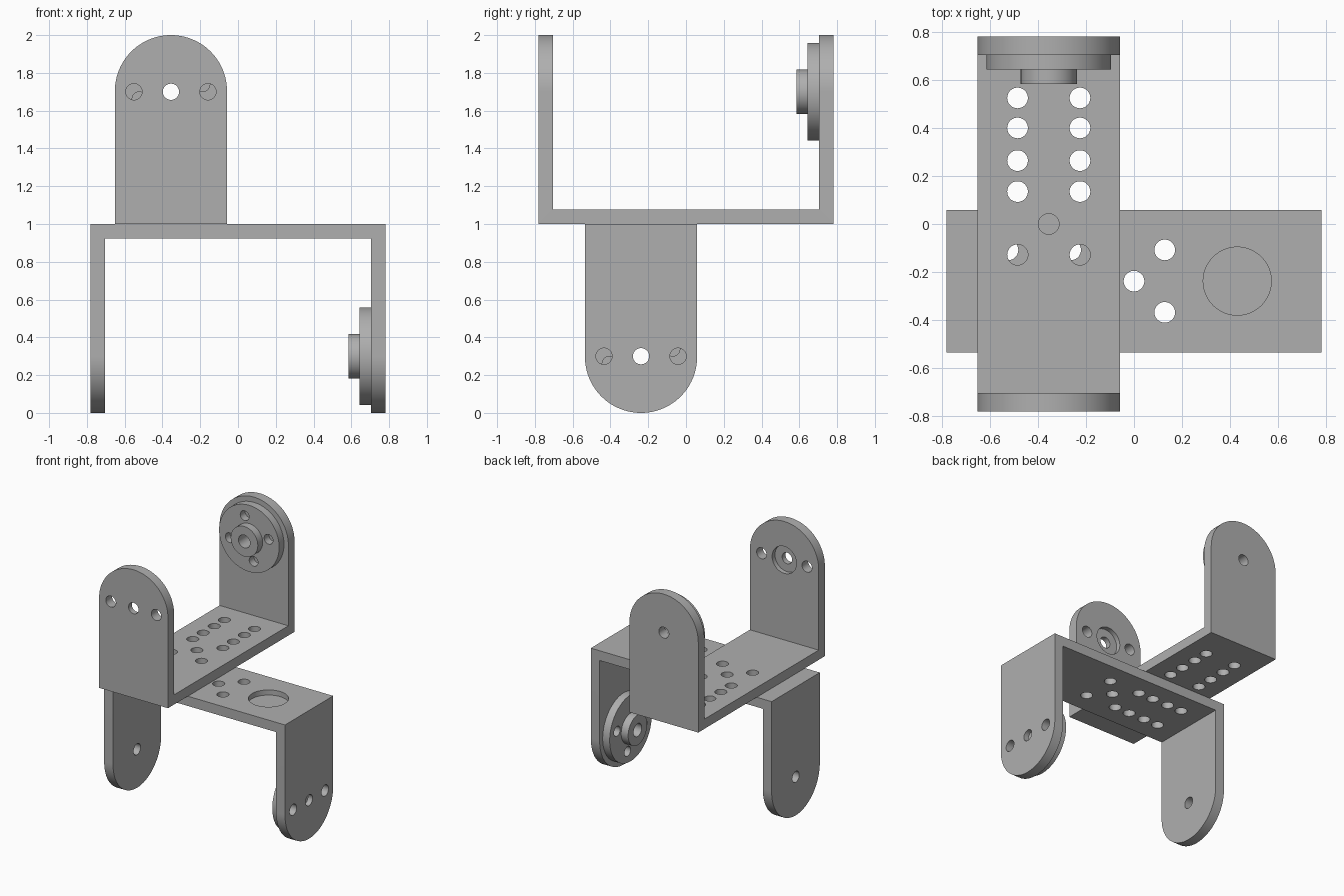
import bpy, bmesh
from math import sin, cos, pi, radians
from mathutils import Matrix, Vector

cube = bpy.data.objects.get("Cube")
if cube:
    bpy.data.objects.remove(cube)

grey = bpy.data.materials.new("metal grey")
grey.use_nodes = True
colour = (0.43, 0.43, 0.43, 1)
grey.diffuse_color = colour
grey.node_tree.nodes["Principled BSDF"].inputs["Base Color"].default_value = colour

HALF, WIDTH, THICK = 0.78, 0.297, 0.076   # half length, half width, sheet thickness
PIVOT = 0.70                              # height of the pivot above the base
HOLE = 0.043
parts = []


def prism(name, points, direction):
    """Extrude a closed outline along a direction."""
    bm = bmesh.new()
    face = bm.faces.new([bm.verts.new(p) for p in points])
    new = bmesh.ops.extrude_face_region(bm, geom=[face])["geom"]
    bmesh.ops.translate(bm, vec=direction, verts=[v for v in new if isinstance(v, bmesh.types.BMVert)])
    bmesh.ops.recalc_face_normals(bm, faces=bm.faces)
    mesh = bpy.data.meshes.new(name)
    bm.to_mesh(mesh)
    bm.free()
    ob = bpy.data.objects.new(name, mesh)
    bpy.context.collection.objects.link(ob)
    mesh.materials.append(grey)
    return ob


def rod(name, radius, start, end, sides=48):
    """Cylinder between two points, along y or z."""
    start, end = Vector(start), Vector(end)
    along = end - start
    up = Vector((0, 1, 0)) if abs(along.z) > abs(along.y) else Vector((0, 0, 1))
    ring = [start + radius * (cos(a) * Vector((1, 0, 0)) + sin(a) * up)
            for a in (2 * pi * i / sides for i in range(sides))]
    return prism(name, ring, along)


def combine(ob, cutter, operation="DIFFERENCE"):
    """Apply a boolean and discard the helper."""
    cutter.hide_render = True
    mod = ob.modifiers.new("cut", "BOOLEAN")
    mod.operation, mod.solver, mod.object = operation, "EXACT", cutter
    bpy.context.view_layer.update()
    mesh = bpy.data.meshes.new_from_object(ob.evaluated_get(bpy.context.evaluated_depsgraph_get()))
    ob.modifiers.clear()
    ob.data = mesh
    bpy.data.objects.remove(cutter)


def bracket(name):
    """U-shaped bracket on z = 0, with its three-hole flange at -y."""
    o, i = HALF, HALF - THICK
    outline = [(-o, 0), (o, 0), (o, 1.2), (i, 1.2), (i, THICK), (-i, THICK), (-i, 1.2), (-o, 1.2)]
    body = prism(name, [(-0.5, y, z) for y, z in outline], Vector((1, 0, 0)))
    # round-topped silhouette of the flanges
    arch = [(-WIDTH, -1, -0.2), (WIDTH, -1, -0.2)]
    arch += [(WIDTH * cos(a), -1, 1 - WIDTH + WIDTH * sin(a)) for a in (pi * k / 48 for k in range(49))]
    combine(body, prism("arch_cutter", arch, Vector((0, 2, 0))), "INTERSECT")
    # flange holes
    for x in (-0.196, 0, 0.196):
        combine(body, rod("hole", HOLE, (x, -1, PIVOT), (x, -0.5, PIVOT)))
    combine(body, rod("hole", HOLE, (0, 0.5, PIVOT), (0, 1, PIVOT)))
    combine(body, rod("counterbore", 0.105, (0, -i - 0.035, PIVOT), (0, -0.5, PIVOT)))
    # base plate hole pattern and the round pocket underneath
    spots = [(x, y) for x in (-0.13, 0.13) for y in (-0.128, 0.135, 0.264, 0.4, 0.525)]
    for x, y in spots + [(0, 0)]:
        combine(body, rod("hole", HOLE, (x, y, -0.2), (x, y, 0.3)))
    combine(body, rod("pocket", 0.142, (0, -0.43, -0.2), (0, -0.43, 0.04)))
    parts.append(body)
    return body


def horn(name, side):
    """Round drive disc with hub on the inner face of the flange at side * y."""
    inner = side * (HALF - THICK)
    face, tip = inner - side * 0.06, inner - side * 0.12
    disc = rod(name, 0.259, (0, inner, PIVOT), (0, face, PIVOT), 96)
    combine(disc, rod("hub", 0.117, (0, inner - side * 0.02, PIVOT), (0, tip, PIVOT)), "UNION")
    combine(disc, rod("bore", 0.05, (0, inner + side * 0.1, PIVOT), (0, tip - side * 0.1, PIVOT)))
    for k in range(4):
        a = radians(13 + 90 * k)
        x, z = 0.172 * cos(a), PIVOT + 0.172 * sin(a)
        combine(disc, rod("hole", 0.038, (x, inner + side * 0.1, z), (x, tip - side * 0.1, z)))
    parts.append(disc)
    return disc


# upper bracket opens upward, lower one is turned over and sideways
upper = Matrix.Translation((-0.355, 0, 1))
lower = Matrix.Translation((0, -0.238, 1)) @ Matrix(
    ((0, -1, 0), (-1, 0, 0), (0, 0, -1))).to_4x4()

for ob, place in ((bracket("upper_bracket"), upper), (horn("upper_drive_disc", 1), upper),
                  (bracket("lower_bracket"), lower), (horn("lower_drive_disc", -1), lower)):
    ob.data.transform(place)

# smooth rounds, sharp edges
bpy.ops.object.select_all(action="DESELECT")
for ob in parts:
    ob.select_set(True)
bpy.context.view_layer.objects.active = parts[0]
bpy.ops.object.shade_smooth_by_angle(angle=radians(30))
